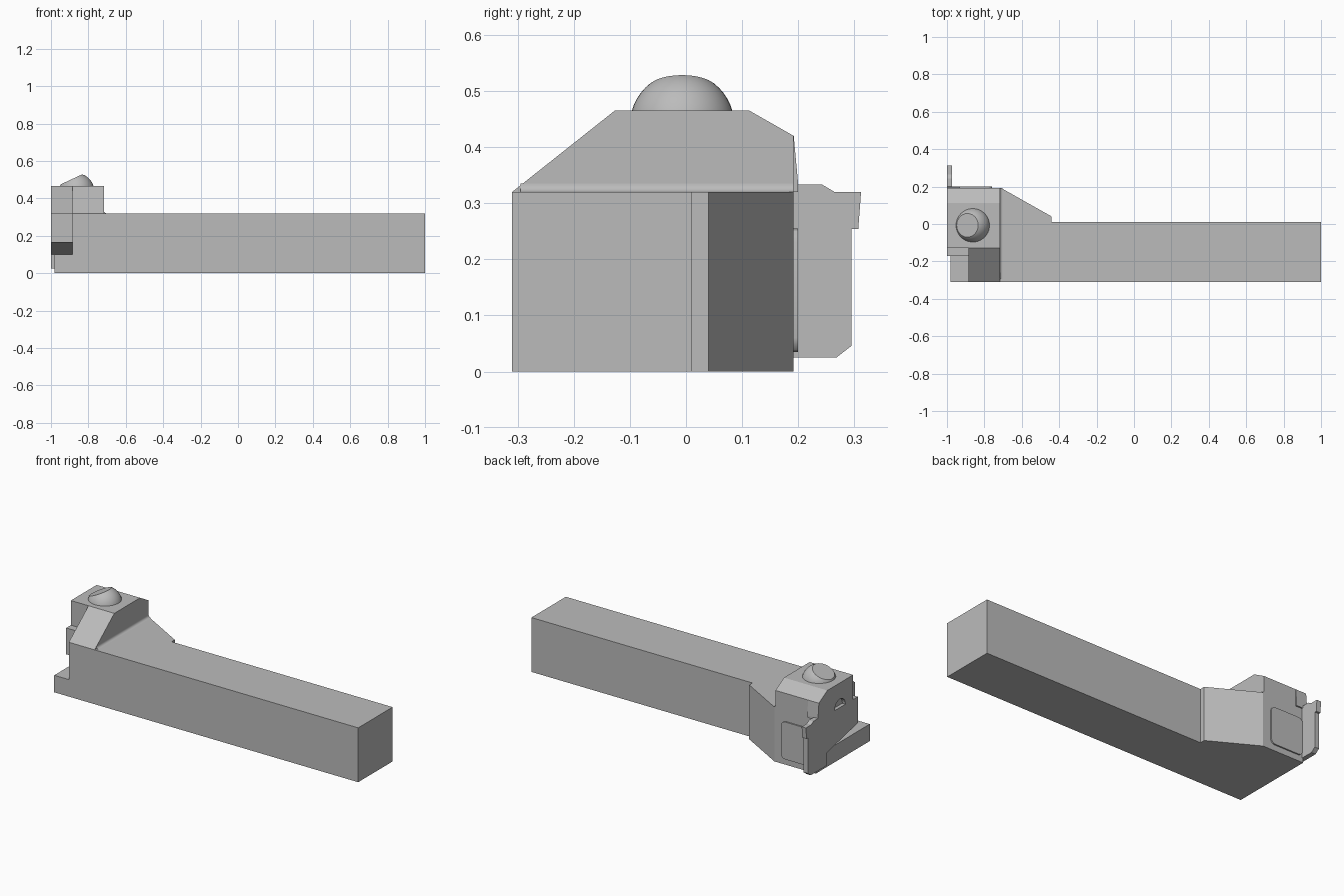
import bpy, bmesh, math
from mathutils import Vector, Matrix

if "Cube" in bpy.data.objects:
    bpy.data.objects.remove(bpy.data.objects["Cube"])

steel = bpy.data.materials.new("steel grey")
steel.diffuse_color = (0.5, 0.5, 0.5, 1)
steel.use_nodes = True
steel.node_tree.nodes["Principled BSDF"].inputs["Base Color"].default_value = steel.diffuse_color


def add_object(name, bm):
    bmesh.ops.recalc_face_normals(bm, faces=bm.faces)
    mesh = bpy.data.meshes.new(name)
    bm.to_mesh(mesh)
    bm.free()
    mesh.materials.append(steel)
    ob = bpy.data.objects.new(name, mesh)
    bpy.context.collection.objects.link(ob)
    return ob


def prism(name, profile, axis, lo, hi):
    """Extrude a 2D profile along an axis: X takes (y,z), Y takes (x,z), Z takes (x,y)."""
    i = "XYZ".index(axis)

    def place(p, d):
        c = list(p)
        c.insert(i, d)
        return c
    bm = bmesh.new()
    face = bm.faces.new([bm.verts.new(place(p, lo)) for p in profile])
    new = bmesh.ops.extrude_face_region(bm, geom=[face])["geom"]
    shift = Vector(place((0, 0), hi - lo))
    bmesh.ops.translate(bm, vec=shift, verts=[v for v in new if isinstance(v, bmesh.types.BMVert)])
    return add_object(name, bm)


def smooth(ob, angle=30):
    bpy.ops.object.select_all(action='DESELECT')
    bpy.context.view_layer.objects.active = ob
    ob.select_set(True)
    bpy.ops.object.shade_smooth_by_angle(angle=math.radians(angle))


# Long shank, widening to the head through a slanted shoulder
prism("shank", [(-0.885, -0.31), (1, -0.31), (1, 0.01), (-0.44, 0.01),
                (-0.44, 0.04), (-0.71, 0.192), (-0.885, 0.192)], "Z", 0, 0.32)

# Low ledge at the nose
prism("nose_ledge", [(-0.98, -0.31), (-0.885, -0.31), (-0.885, 0.192), (-0.98, 0.192)], "Z", 0, 0.1)

# Clamp block above the shank with a sloping front
prism("clamp_block", [(-0.31, 0.32), (-0.127, 0.465), (0.113, 0.465),
                      (0.192, 0.42), (0.192, 0.32)], "X", -0.885, -0.717)

# Concave fillet where the clamp block meets the shank
arc = [(-0.702 - 0.015 * math.sin(t), 0.335 - 0.015 * math.cos(t))
       for t in (k * math.pi / 12 for k in range(7))]
smooth(prism("clamp_fillet", [(-0.717, 0.32)] + arc, "Y", -0.295, 0.192))

# Upper jaw holding the blade, with a shallow round recess on its outer face
jaw = prism("upper_jaw", [(-0.17, 0.165), (-0.17, 0.32), (-0.127, 0.32), (-0.127, 0.465),
                          (0.113, 0.465), (0.192, 0.42), (0.192, 0.1), (0.12, 0.1)],
            "X", -1, -0.885)
recess = prism("recess_cutter", [(0.05 * math.cos(a) - 0.005, 0.32 + 0.05 * math.sin(a))
                                 for a in (k * math.pi / 12 for k in range(13))],
               "X", -1.02, -0.98)
recess.hide_render = True
recess.hide_set(True)
cut = jaw.modifiers.new("recess", 'BOOLEAN')
cut.operation = 'DIFFERENCE'
cut.solver = 'EXACT'
cut.object = recess

# Tapered lip of the jaw over the blade
prism("jaw_lip", [(0.185, 0.32), (0.192, 0.42), (0.2, 0.333), (0.2, 0.32)], "X", -1, -0.93)

# Thin cutting blade with a raised tip
prism("blade", [(0.12, 0.105), (0.12, 0.025), (0.268, 0.025), (0.295, 0.046), (0.295, 0.254),
                (0.307, 0.254), (0.312, 0.32), (0.265, 0.32), (0.243, 0.333), (0.12, 0.333)],
      "X", -1, -0.972)

# Raised panel with rounded corners on the back of the head
corners = [(-0.785, 0.23, 0), (-0.945, 0.23, 90), (-0.945, 0.06, 180), (-0.785, 0.06, 270)]
outline = [(x + 0.025 * math.cos(math.radians(s + d)), z + 0.025 * math.sin(math.radians(s + d)))
           for x, z, s in corners for d in (0, 30, 60, 90)]
smooth(prism("back_panel", outline, "Y", 0.19, 0.2))

# Domed clamp screw with a tilted flat
bm = bmesh.new()
centre = Vector((-0.862, -0.007, 0.44))
bmesh.ops.create_uvsphere(bm, u_segments=40, v_segments=24, radius=0.093,
                          matrix=Matrix.Translation(centre))
tilt = Vector((-0.42, 0, 0.907)).normalized()
for point, normal in ((centre + tilt * 0.068, tilt),
                      (Vector((0, 0, 0.46)), Vector((0, 0, -1)))):
    res = bmesh.ops.bisect_plane(bm, geom=bm.verts[:] + bm.edges[:] + bm.faces[:],
                                 plane_co=point, plane_no=normal, clear_outer=True)
    rim = [e for e in res["geom_cut"] if isinstance(e, bmesh.types.BMEdge)]
    bmesh.ops.contextual_create(bm, geom=rim)
smooth(add_object("clamp_screw", bm), 25)
